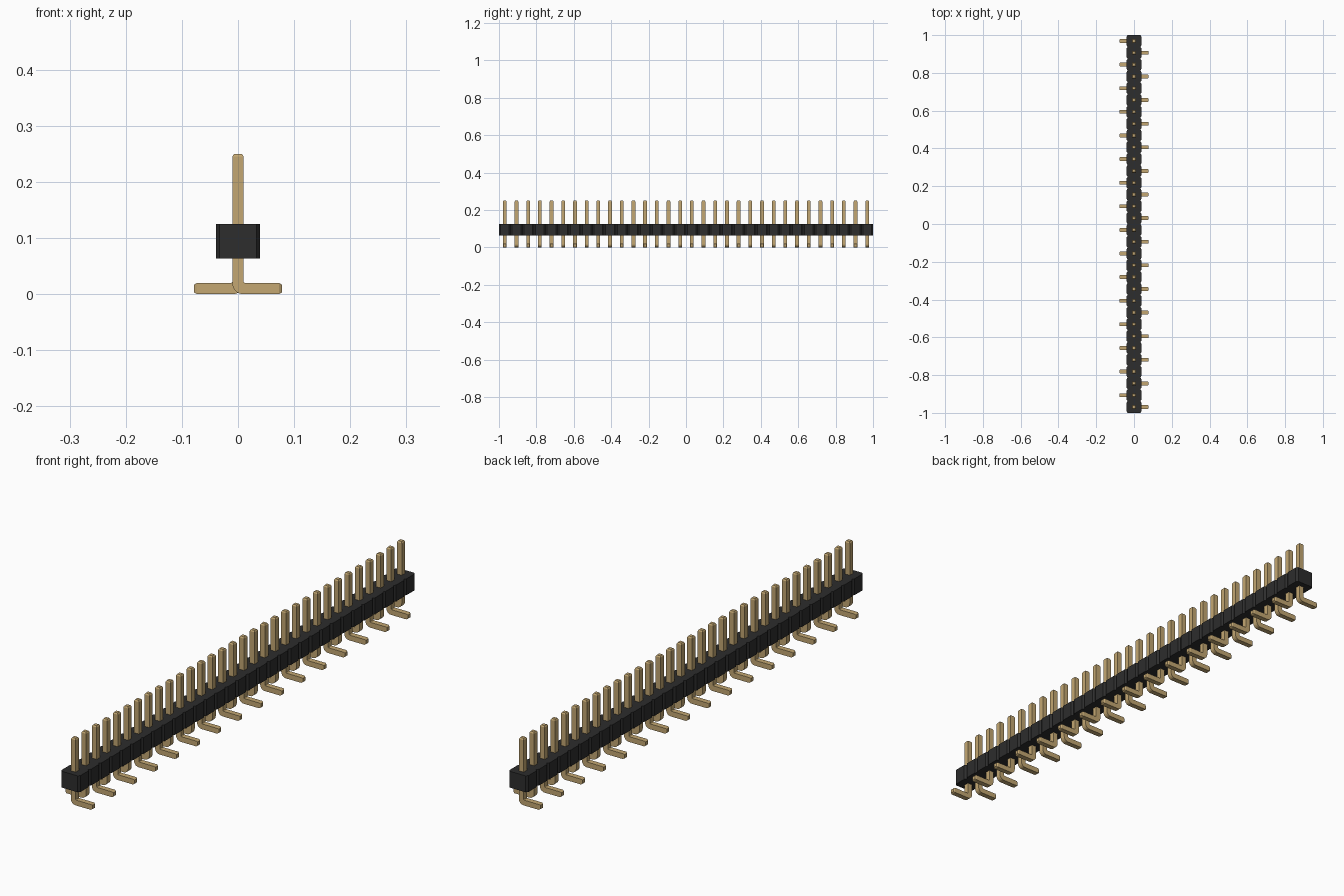
import bpy, bmesh, math

if "Cube" in bpy.data.objects:
    bpy.data.objects.remove(bpy.data.objects["Cube"], do_unlink=True)

COUNT = 32
PITCH = 2 / COUNT
HALF_W = 0.0393              # housing half width
CUT_X, CUT_Y = 0.006, 0.008  # corner cut of each housing segment
Z_LOW, Z_HIGH = 0.0635, 0.125
PIN = 0.01                   # half thickness of a pin


def material(name, rgb, rough):
    m = bpy.data.materials.new(name)
    m.use_nodes = True
    m.diffuse_color = (*rgb, 1)
    bsdf = m.node_tree.nodes["Principled BSDF"]
    bsdf.inputs["Base Color"].default_value = (*rgb, 1)
    bsdf.inputs["Roughness"].default_value = rough
    return m


def finish(bm, name, mat):
    bmesh.ops.recalc_face_normals(bm, faces=bm.faces[:])
    me = bpy.data.meshes.new(name)
    bm.to_mesh(me)
    bm.free()
    me.materials.append(mat)
    return me


def place(name, me, y=0.0, turn=0.0):
    ob = bpy.data.objects.new(name, me)
    ob.location.y = y
    ob.rotation_euler.z = turn
    bpy.context.collection.objects.link(ob)
    return ob


black = material("black plastic", (0.026, 0.026, 0.026), 0.6)
gold = material("pale gold metal", (0.55, 0.39, 0.17), 0.4)

# Housing: one strip of corner-cut segments, notched between neighbours
side = []
for i in range(COUNT):
    y0, y1 = -1 + i * PITCH, -1 + (i + 1) * PITCH
    side += [(HALF_W - CUT_X, y0), (HALF_W, y0 + CUT_Y), (HALF_W, y1 - CUT_Y)]
side.append((HALF_W - CUT_X, 1.0))
outline = side + [(-x, y) for x, y in reversed(side)]
bm = bmesh.new()
base = bm.faces.new([bm.verts.new((x, y, Z_LOW)) for x, y in outline])
top = bmesh.ops.extrude_face_region(bm, geom=[base])["geom"]
bmesh.ops.translate(bm, vec=(0, 0, Z_HIGH - Z_LOW),
                    verts=[v for v in top if isinstance(v, bmesh.types.BMVert)])
place("housing", finish(bm, "housing", black))

# Pin: rectangular section swept down, around the bend and out along the foot.
# Each station holds the outer point, the inner point and the half depth.
T, R_IN, R_OUT = 0.003, 0.003, 0.019
stations = [((-PIN + T, 0.25), (PIN - T, 0.25), PIN - T),
            ((-PIN, 0.245), (PIN, 0.245), PIN)]
for k in range(6):
    a = math.pi + k * math.pi / 10
    c, s = math.cos(a), math.sin(a)
    outer = (-PIN + R_OUT * (1 + c), R_OUT * (1 + s))
    inner = (PIN + R_IN * (1 + c), 2 * PIN + R_IN * (1 + s))
    stations.append((outer, inner, PIN))
stations += [((0.073, 0), (0.073, 2 * PIN), PIN),
             ((0.078, T), (0.078, 2 * PIN - T), PIN - T)]

bm = bmesh.new()
rings = []
for (ox, oz), (ix, iz), d in stations:
    rings.append([bm.verts.new(p) for p in
                  ((ox, -d, oz), (ix, -d, iz), (ix, d, iz), (ox, d, oz))])
for a, b in zip(rings, rings[1:]):
    for j in range(4):
        n = (j + 1) % 4
        bm.faces.new((a[j], a[n], b[n], b[j]))
bm.faces.new(rings[0])
bm.faces.new(rings[-1])
pin_mesh = finish(bm, "pin", gold)

# Row of pins, feet alternating left and right
for i in range(COUNT):
    place(f"pin_{i + 1:02d}", pin_mesh, -1 + (i + 0.5) * PITCH, math.pi * (i % 2))
